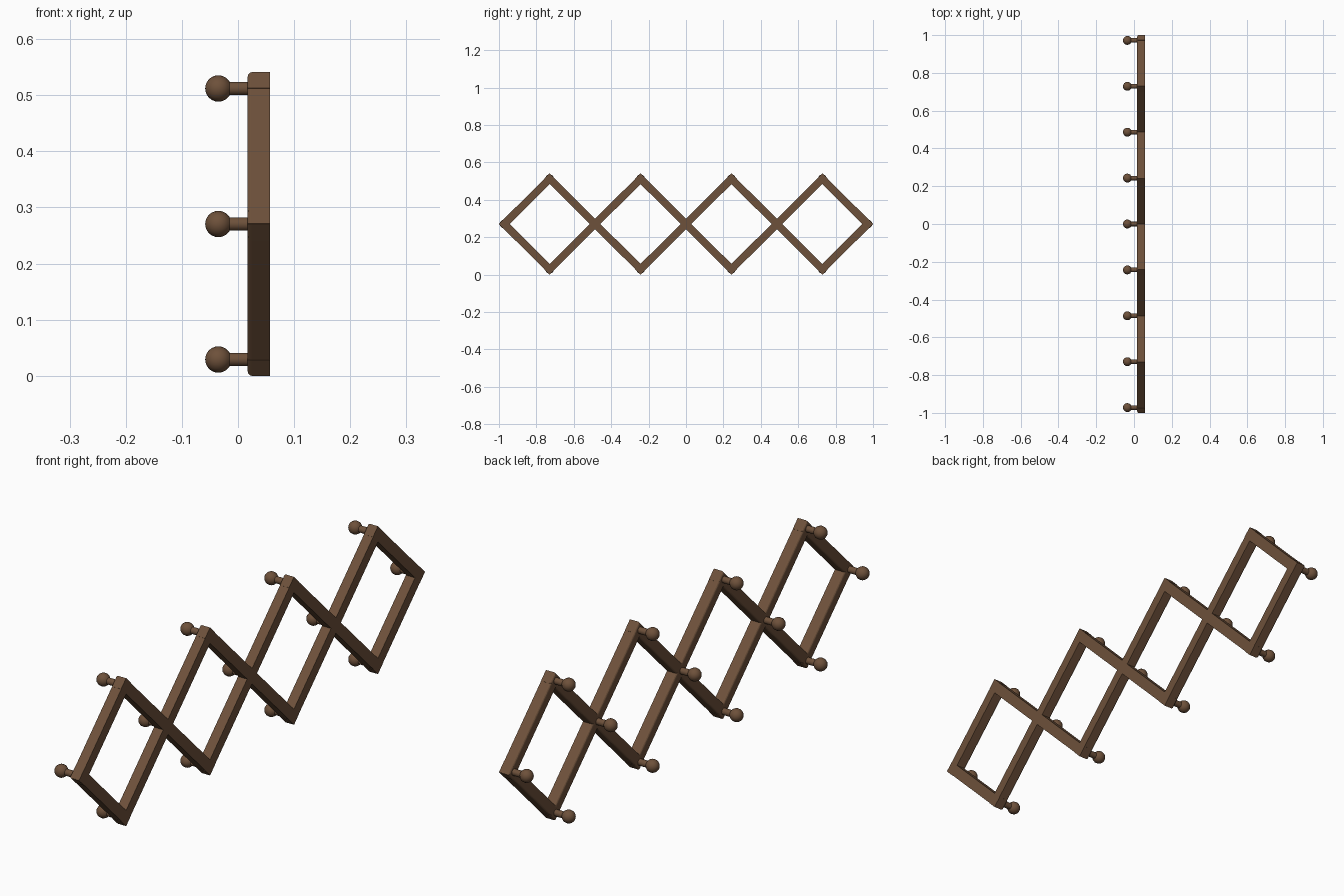
import bpy, bmesh, math
from mathutils import Matrix, Vector

cube = bpy.data.objects.get("Cube")
if cube:
    bpy.data.objects.remove(cube, do_unlink=True)

STEP_Y, STEP_Z = 0.243, 0.2415    # half a diamond
MID_Z = 0.2705
BACK_X, FACE_X = 0.057, 0.017     # wall side and peg side of the slats
HALF_W, OVERHANG = 0.02, 0.021

wood = bpy.data.materials.new("brown wood")
wood.use_nodes = True
colour = (0.155, 0.082, 0.043, 1)
wood.diffuse_color = colour
wood.node_tree.nodes["Principled BSDF"].inputs["Base Color"].default_value = colour


def add_object(name, bm):
    mesh = bpy.data.meshes.new(name)
    bmesh.ops.recalc_face_normals(bm, faces=bm.faces)
    bm.to_mesh(mesh)
    bm.free()
    mesh.materials.append(wood)
    obj = bpy.data.objects.new(name, mesh)
    bpy.context.collection.objects.link(obj)
    return obj


def node(col, row):
    """Lattice joint: col runs -4 to 4 along y, row -1 to 1 in z."""
    return Vector((0, col * STEP_Y, MID_Z + row * STEP_Z))


def slat(name, a, b):
    """Bar from joint a to joint b, with rounded edges on the peg side."""
    bm = bmesh.new()
    along = b - a
    size = (BACK_X - FACE_X, along.length + 2 * OVERHANG, 2 * HALF_W)
    bmesh.ops.create_cube(bm, size=1, matrix=Matrix.Diagonal((*size, 1)))
    rim = [e for e in bm.edges if all(v.co.x < 0 for v in e.verts)]
    bmesh.ops.bevel(bm, geom=rim, offset=0.007, segments=3, profile=0.5,
                    affect='EDGES')
    turn = Matrix.Rotation(math.atan2(along.z, along.y), 4, 'X')
    centre = (a + b) / 2 + Vector(((BACK_X + FACE_X) / 2, 0, 0))
    bm.transform(Matrix.Translation(centre) @ turn)
    add_object(name, bm)


def peg(name, at):
    """Round knob on a short stem, lathed about the x axis."""
    bm = bmesh.new()
    ball_x, ball_r, stem_r = -0.035, 0.0235, 0.012
    stop = math.pi - math.asin(stem_r / ball_r)
    profile = [(ball_x - ball_r * math.cos(stop * i / 10),
                ball_r * math.sin(stop * i / 10)) for i in range(11)]
    profile.append((FACE_X + 0.005, stem_r))
    verts = [bm.verts.new((x, 0, r)) for x, r in profile]
    edges = [bm.edges.new(pair) for pair in zip(verts, verts[1:])]
    bmesh.ops.spin(bm, geom=verts + edges, cent=(0, 0, 0), axis=(1, 0, 0),
                   angle=math.tau, steps=16)
    bmesh.ops.remove_doubles(bm, verts=bm.verts, dist=0.0001)
    bm.transform(Matrix.Translation(at))
    return add_object(name, bm)


# Crossing slats, clipped to short ones at both ends
for i, col in enumerate((-5, -3, -1, 1, 3)):
    start, end = max(col, -4), min(col + 2, 4)
    for label, sign in (("rising", 1), ("falling", -1)):
        slat(f"{label}_slat_{i + 1}",
             node(start, sign * (start - col - 1)),
             node(end, sign * (end - col - 1)))

# One peg on every joint
pegs = []
for col in range(-4, 5):
    for row in ((0,) if col % 2 == 0 else (-1, 1)):
        pegs.append(peg(f"peg_{len(pegs) + 1}", node(col, row)))

bpy.ops.object.select_all(action='DESELECT')
for obj in pegs:
    obj.select_set(True)
bpy.context.view_layer.objects.active = pegs[0]
bpy.ops.object.shade_smooth_by_angle(angle=math.radians(35))
